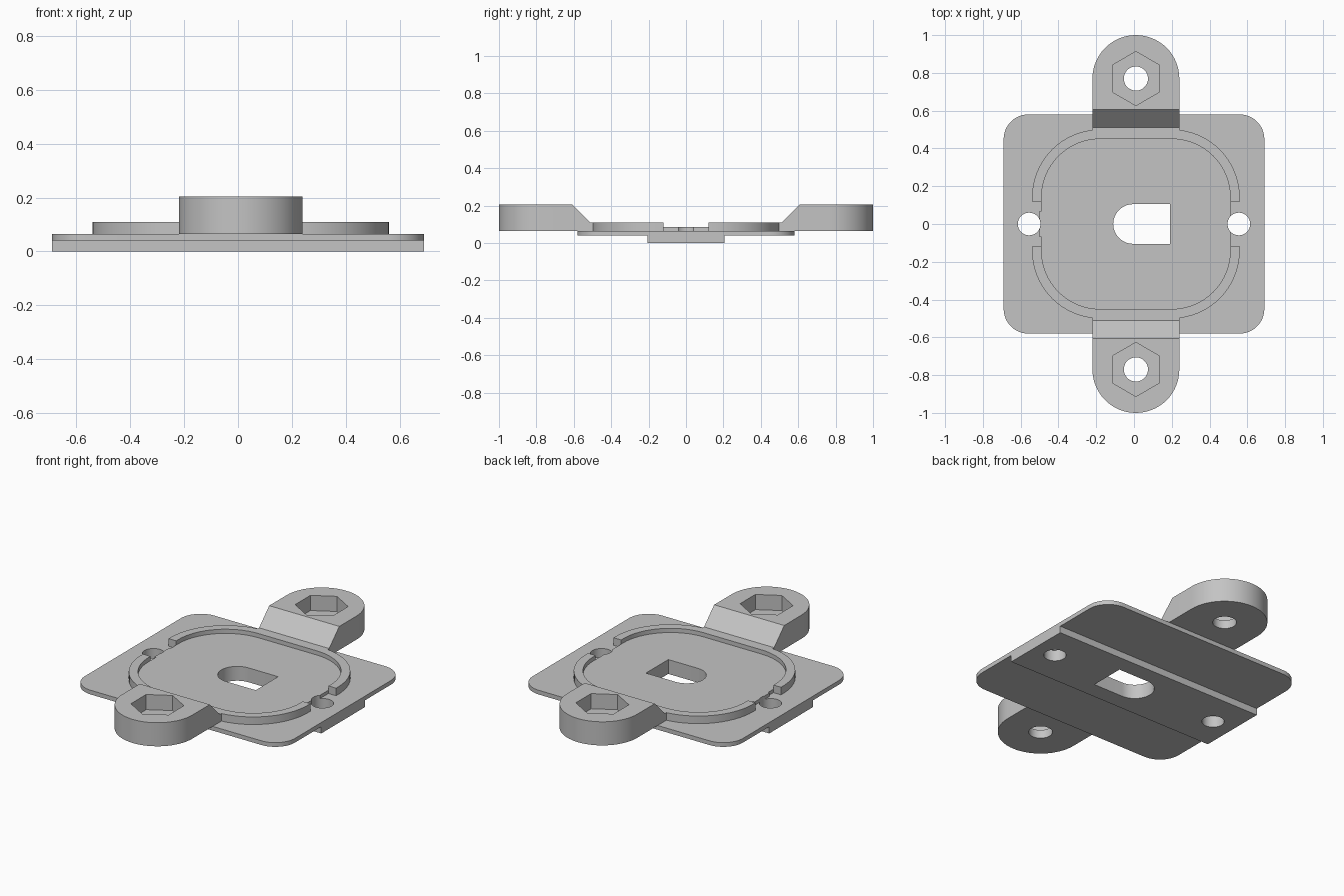
import bpy
import bmesh
from math import cos, sin, pi
from mathutils import Vector

if "Cube" in bpy.data.objects:
    bpy.data.objects.remove(bpy.data.objects["Cube"])

grey = bpy.data.materials.new("plain grey")
grey.use_nodes = True
COLOUR = (0.55, 0.55, 0.55, 1)
grey.diffuse_color = COLOUR
grey.node_tree.nodes["Principled BSDF"].inputs["Base Color"].default_value = COLOUR

CX = 0.01            # centre line of ring and tabs
PLATE_TOP = 0.065
RIM_TOP = 0.11
TAB_TOP = 0.205


def arc(x, y, r, start, end, steps=16):
    angles = [start + (end - start) * i / steps for i in range(steps + 1)]
    return [(x + r * cos(a), y + r * sin(a)) for a in angles]


def circle(x, y, r, sides=40, turn=0):
    return arc(x, y, r, turn, turn + 2 * pi, sides)[:-1]


def rounded_rect(x, hx, hy, r):
    points = []
    for i, (sx, sy) in enumerate([(1, 1), (-1, 1), (-1, -1), (1, -1)]):
        points += arc(x + sx * (hx - r), sy * (hy - r), r, i * pi / 2, (i + 1) * pi / 2)
    return points


def prism(name, outline, low, high, along_x=False):
    """Extrude an outline upward, or a y-z outline along x."""
    bm = bmesh.new()
    if along_x:
        verts = [bm.verts.new((low, a, b)) for a, b in outline]
    else:
        verts = [bm.verts.new((a, b, low)) for a, b in outline]
    face = bm.faces.new(verts)
    extruded = bmesh.ops.extrude_face_region(bm, geom=[face])["geom"]
    shift = Vector((high - low, 0, 0)) if along_x else Vector((0, 0, high - low))
    bmesh.ops.translate(bm, verts=[v for v in extruded if isinstance(v, bmesh.types.BMVert)], vec=shift)
    bmesh.ops.recalc_face_normals(bm, faces=bm.faces[:])
    mesh = bpy.data.meshes.new(name)
    bm.to_mesh(mesh)
    bm.free()
    mesh.materials.append(grey)
    obj = bpy.data.objects.new(name, mesh)
    bpy.context.collection.objects.link(obj)
    return obj


def cut(obj, cutters):
    """Subtract each cutter in turn and bake the result."""
    for cutter in cutters:
        mod = obj.modifiers.new("cut", 'BOOLEAN')
        mod.operation = 'DIFFERENCE'
        mod.solver = 'EXACT'
        mod.object = cutter
    bpy.context.view_layer.update()
    graph = bpy.context.evaluated_depsgraph_get()
    baked = bpy.data.meshes.new_from_object(obj.evaluated_get(graph))
    obj.modifiers.clear()
    obj.data = baked


parts = []

# Base plate, rail underneath and raised floor
plate = prism("base_plate", rounded_rect(0, 0.69, 0.58, 0.13), 0.04, PLATE_TOP)
rail = prism("bottom_rail", [(-0.69, -0.205), (0.69, -0.205), (0.69, 0.205), (-0.69, 0.205)], 0, 0.04)
floor = prism("raised_floor", rounded_rect(CX, 0.5, 0.45, 0.31), PLATE_TOP, 0.085)
lip = prism("floor_lip", [(-0.5, -0.07), (-0.48, -0.07), (-0.48, 0.07), (-0.5, 0.07)], PLATE_TOP, 0.085)

# Drive slot and screw holes through the base
slot = prism("slot_cutter", arc(-0.005, 0, 0.105, pi / 2, 3 * pi / 2, 24) + [(0.19, -0.105), (0.19, 0.105)], -0.1, 0.3)
holes = [prism("hole_cutter", circle(x, 0, 0.06), -0.1, 0.3) for x in (-0.555, 0.555)]
for part in (plate, rail, floor):
    cut(part, [slot] + holes)
cut(lip, holes)
parts += [plate, rail, floor, lip]
cutters = [slot] + holes

for side, label in ((1, "back"), (-1, "front")):
    # Half of the rim, with gaps at the screw holes
    gap = 0.12
    outer = [(CX + 0.55, gap)] + [p for p in rounded_rect(CX, 0.55, 0.5, 0.36) if p[1] > gap] + [(CX - 0.55, gap)]
    inner = [(CX + 0.5, gap)] + [p for p in rounded_rect(CX, 0.5, 0.45, 0.31) if p[1] > gap] + [(CX - 0.5, gap)]
    outline = [(x, side * y) for x, y in outer + inner[::-1]]
    parts.append(prism(label + "_rim", outline, PLATE_TOP, RIM_TOP))

    # Mounting tab with sloped step, nut pocket and bolt hole
    outline = arc(CX, 0.77, 0.23, 0, pi, 32) + [(CX - 0.23, 0.455), (CX + 0.23, 0.455)]
    tab = prism(label + "_tab", [(x, side * y) for x, y in outline], PLATE_TOP, TAB_TOP)
    wedge = [(0.4, RIM_TOP), (0.512, RIM_TOP), (0.607, TAB_TOP), (0.607, 0.3), (0.4, 0.3)]
    tools = [
        prism("slope_cutter", [(side * y, z) for y, z in wedge], -0.4, 0.4, along_x=True),
        prism("nut_cutter", circle(CX, side * 0.77, 0.143, 6, pi / 2), 0.115, 0.3),
        prism("bolt_cutter", circle(CX, side * 0.77, 0.064), -0.1, 0.3),
    ]
    cut(tab, tools)
    parts.append(tab)
    cutters += tools

for cutter in cutters:
    bpy.data.objects.remove(cutter)

# Smooth the curved walls and keep the edges crisp
bpy.ops.object.select_all(action='DESELECT')
for part in parts:
    part.select_set(True)
bpy.context.view_layer.objects.active = parts[0]
bpy.ops.object.shade_smooth_by_angle(angle=pi / 6)
